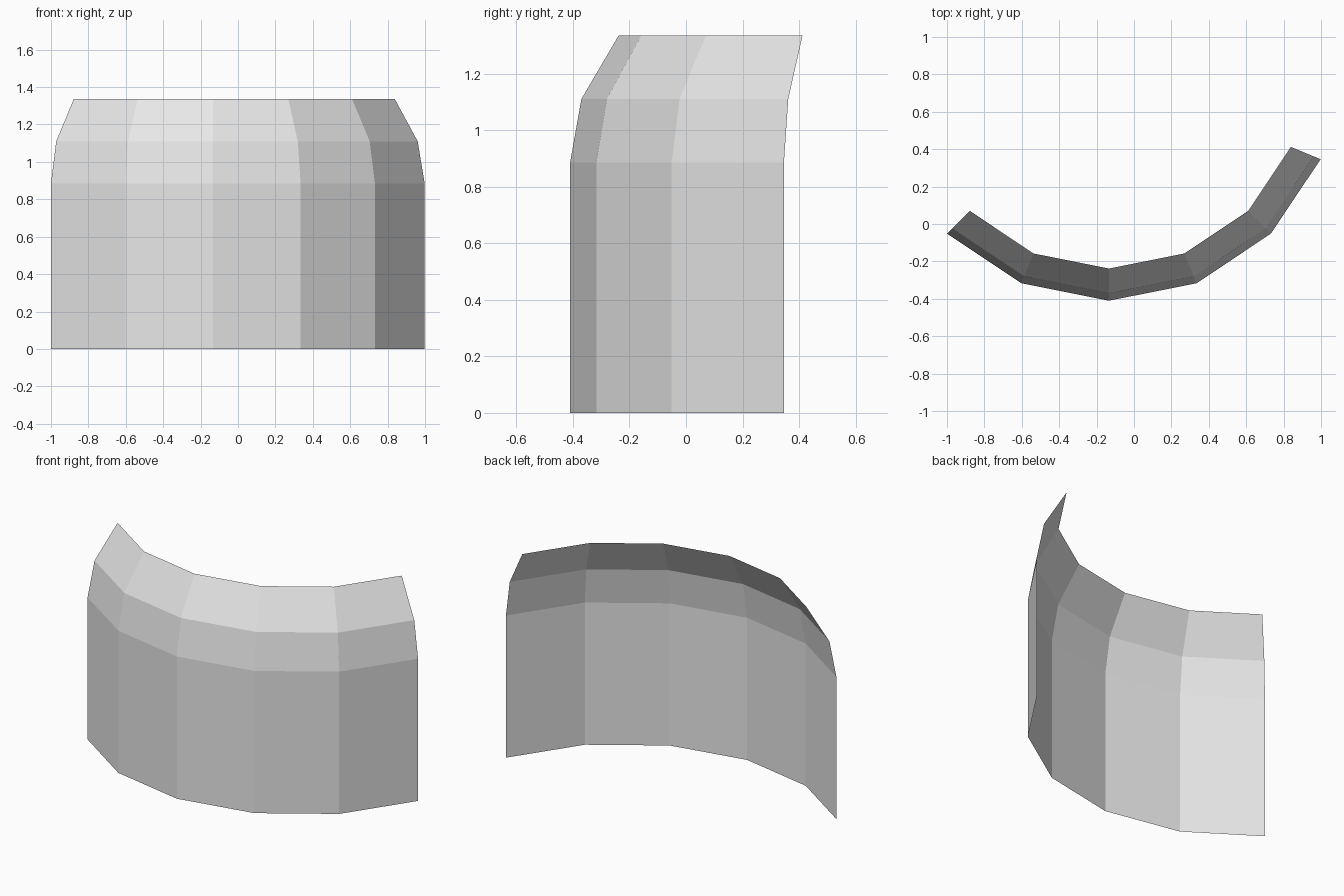
import bpy, bmesh, math

cube = bpy.data.objects.get("Cube")
if cube:
    bpy.data.objects.remove(cube, do_unlink=True)

# Light grey material
grey = bpy.data.materials.new("light grey")
grey.use_nodes = True
colour = (0.8, 0.8, 0.8, 1)
grey.diffuse_color = colour
grey.node_tree.nodes["Principled BSDF"].inputs["Base Color"].default_value = colour

# Curved thin panel: arcs about one centre, tapering inward towards the top
CENTRE_X, CENTRE_Y = -0.134, 0.815
STEP = math.radians(22.5)
rings = [(1.225, 0), (1.225, 0.885), (1.185, 1.11), (1.053, 1.335)]  # radius, height

bm = bmesh.new()
rows = []
for radius, z in rings:
    rows.append([bm.verts.new((CENTRE_X + radius * math.sin(i * STEP),
                               CENTRE_Y - radius * math.cos(i * STEP), z))
                 for i in range(-2, 4)])
for low, high in zip(rows, rows[1:]):
    for i in range(len(low) - 1):
        bm.faces.new((low[i], low[i + 1], high[i + 1], high[i]))

mesh = bpy.data.meshes.new("curved_panel")
bm.to_mesh(mesh)
bm.free()
mesh.materials.append(grey)
panel = bpy.data.objects.new("curved_panel", mesh)
bpy.context.collection.objects.link(panel)
